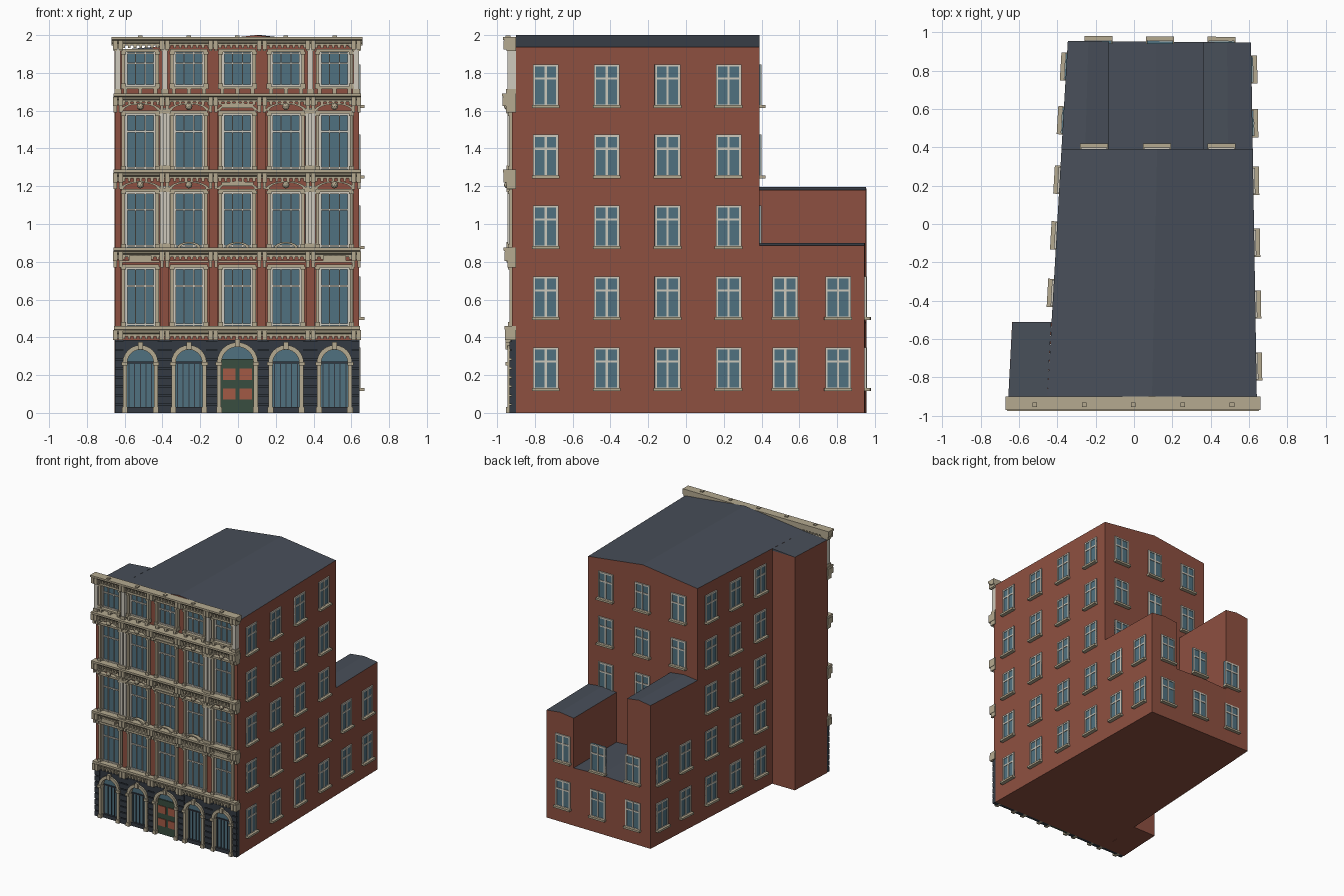
import bpy, bmesh, math
from mathutils import Matrix, Vector

if "Cube" in bpy.data.objects:
    bpy.data.objects.remove(bpy.data.objects["Cube"])

COLORS = {
    "brick": (0.27, 0.08, 0.052), "stone": (0.46, 0.40, 0.28), "pale": (0.62, 0.59, 0.51),
    "slate": (0.065, 0.077, 0.10), "glass": (0.08, 0.165, 0.215), "dark": (0.033, 0.042, 0.055),
    "green": (0.04, 0.075, 0.05), "panel": (0.36, 0.10, 0.06)}
MATS = {}
for n, c in COLORS.items():
    MATS[n] = bpy.data.materials.new(n)
    MATS[n].diffuse_color = (*c, 1)
PARTS = {}
F = -0.90                                   # front wall plane
BAYS = [-0.517, -0.26, -0.003, 0.254, 0.511]
I4 = Matrix.Identity(4)


def part(name, mat):
    if name not in PARTS:
        PARTS[name] = (bmesh.new(), mat)
    return PARTS[name][0]


def box(bm, x0, x1, y0, y1, z0, z1, m=I4):
    t = Matrix.Translation(((x0 + x1) / 2, (y0 + y1) / 2, (z0 + z1) / 2))
    bmesh.ops.create_cube(bm, size=1, matrix=m @ t @ Matrix.Diagonal((x1 - x0, y1 - y0, z1 - z0, 1)))


def fbox(bm, x, w, z0, z1, d, d0=0.0):
    """Front box centred on x, standing out d from the wall"""
    box(bm, x - w / 2, x + w / 2, F - d, F - d0, z0, z1)


def prism(bm, pts, vec):
    a = [bm.verts.new(p) for p in pts]
    b = [bm.verts.new(Vector(p) + Vector(vec)) for p in pts]
    bm.faces.new(a)
    bm.faces.new(b[::-1])
    for i in range(len(a)):
        j = (i + 1) % len(a)
        bm.faces.new((a[i], b[i], b[j], a[j]))


def arch(bm, x, z, r0, r1, d, d0=0.0, sz=1.0, n=12, flat_top=None):
    """Half ring; flat_top fills up to a level line instead of an outer radius"""
    for i in range(n):
        q = []
        for k in (i, i + 1):
            c, s = math.cos(math.pi * k / n), math.sin(math.pi * k / n)
            q.append([(x + r0 * c, F - d, z + r0 * s * sz),
                      (x + r0 * c, F - d, flat_top) if flat_top else (x + r1 * c, F - d, z + r1 * s * sz)])
        prism(bm, [q[0][0], q[0][1], q[1][1], q[1][0]], (0, d - d0, 0))


# Main walls and rear wings
walls = part("brick_walls", "brick")
roof = part("roofs", "slate")


def gable(pts, z, h):
    """Walls and shallow ridged roof over (front left, front right, back right, back left)"""
    fl, fr, br, bl = pts
    prism(walls, [(*p, 0) for p in pts], (0, 0, z))
    P = [Vector((*p, z)) for p in pts]
    mf, mb = (P[0] + P[1]) / 2, (P[3] + P[2]) / 2
    mf.z = mb.z = z + h
    for a, b in ((P[0], P[3]), (P[1], P[2])):
        roof.faces.new([roof.verts.new(v) for v in (a, mf, mb, b)])
    for tri in ((P[0], P[1], mf), (P[3], P[2], mb)):
        walls.faces.new([walls.verts.new(v) for v in tri])


gable([(-0.452, F), (0.64, F), (0.619, 0.39), (-0.378, 0.39)], 1.937, 0.063)
gable([(-0.378, 0.39), (-0.13, 0.39), (-0.13, 0.952), (-0.345, 0.955)], 1.18, 0.015)
gable([(0.36, 0.39), (0.619, 0.39), (0.61, 0.945), (0.36, 0.948)], 0.885, 0.015)
gable([(-0.13, 0.39), (0.36, 0.39), (0.36, 0.948), (-0.13, 0.952)], 0.475, 0.01)
# Side projection at the front left
prism(walls, [(-0.655, F, 0), (-0.452, F, 0), (-0.43, -0.51, 0), (-0.635, -0.51, 0)], (0, 0, 1.92))
prism(roof, [(-0.655, F, 1.92), (-0.452, F, 1.92), (-0.452, F, 1.937)], (0.021, 0.39, 0))


# Plain windows on the side and rear walls
def window_row(p, q, spots, levels, w=0.135):
    p, q = Vector((*p, 0)), Vector((*q, 0))
    d = q - p
    rot = Matrix.Rotation(math.atan2(d.y, d.x), 4, 'Z')
    g, f, s = part("side_glass", "glass"), part("side_window_frames", "pale"), part("side_sills", "stone")
    for t in spots:
        for z in levels:
            m = Matrix.Translation(p + d * t + Vector((0, 0, z))) @ rot
            h, k = 0.225, w / 2
            box(g, -k, k, -0.005, 0.01, 0, h, m)
            for x in (-k + 0.006, 0, k - 0.006):
                box(f, x - 0.006, x + 0.006, -0.01, 0.01, 0, h, m)
            for zz in (0.006, 0.15, h - 0.006):
                box(f, -k, k, -0.0095, 0.01, zz - 0.006, zz + 0.006, m)
            box(s, -k - 0.006, k + 0.006, -0.03, 0.01, -0.006, 0.01, m)


LEV = [0.122, 0.498, 0.874, 1.248, 1.62]
R0, R1, L0, L1 = (0.64, F), (0.61, 0.95), (-0.345, 0.95), (-0.43, -0.51)
window_row(R0, R1, [(y + 0.9) / 1.85 for y in (-0.743, -0.42, -0.098, 0.225)], LEV)
window_row(R0, R1, [(y + 0.9) / 1.85 for y in (0.525, 0.805)], LEV[:2])
window_row(L0, L1, [(0.95 - y) / 1.46 for y in (0.23, -0.06, -0.36)], LEV)
window_row(L0, L1, [(0.95 - y) / 1.46 for y in (0.82, 0.54)], LEV[:2])
window_row((0.61, 0.945), L0, [0.162, 0.497, 0.832], LEV[:2])
window_row((0.619, 0.39), (-0.378, 0.39), [0.164, 0.5, 0.83], LEV[2:])

# Ground floor: rusticated dark piers, spandrels, arched openings
dark = part("rusticated_base", "dark")
arches = part("arch_surrounds", "stone")
glass = part("front_glass", "glass")
radii = [0.09, 0.09, 0.105, 0.09, 0.09]
edges = [-0.652] + [e for b, r in zip(BAYS, radii) for e in (b - r, b + r)] + [0.642]
for a, b in zip(edges[::2], edges[1::2]):
    box(dark, a, b, F - 0.025, F, 0, 0.385)
    for k in range(8):
        box(dark, a, b, F - 0.034, F, k * 0.048, k * 0.048 + 0.041)
for x, r in zip(BAYS, radii):
    arch(dark, x, 0.265, r, 0, 0.03, flat_top=0.386)
    arch(arches, x, 0.265, r - 0.02, r + 0.004, 0.045)
    fbox(arches, x, 0.026, 0.245 + r, 0.285 + r, 0.055)
    for s in (-1, 1):
        fbox(arches, x + s * (r - 0.008), 0.022, 0, 0.25, 0.045)
        fbox(arches, x + s * (r - 0.006), 0.032, 0.25, 0.27, 0.055)
        fbox(arches, x + s * (r - 0.008), 0.03, 0, 0.03, 0.052)
    fbox(glass, x, 2 * r - 0.02, 0.01, 0.36, 0.008)
    fbox(dark, x, 2 * r - 0.03, 0.262, 0.272, 0.016)
    if x != BAYS[2]:
        fbox(dark, x, 2 * r - 0.03, 0, 0.03, 0.025)
        for k in range(-2, 3):
            fbox(dark, x + k * 0.03, 0.005, 0.03, 0.265, 0.014)

# Entrance door
door = part("entrance_door", "green")
fbox(door, BAYS[2], 0.175, 0, 0.285, 0.018)
for s in (-1, 1):
    for z in (0.07, 0.175):
        fbox(part("door_panels", "panel"), BAYS[2] + s * 0.044, 0.066, z, z + 0.06, 0.024)

# Cornices: moulded profile with dentils and scroll brackets
corn = part("cornices", "stone")
PIERS = [-0.636, -0.388, -0.131, 0.126, 0.383, 0.626]


def cornice(z0, z1, d, over, drop):
    h = z1 - z0
    prof = [(0, 0), (0.55, 0), (0.6, 0.25), (0.75, 0.35), (0.85, 0.6), (1, 0.68), (1, 1), (0, 1)]
    prism(corn, [(-0.652 - over, F - a * d, z0 + b * h) for a, b in prof], (1.294 + 2 * over, 0, 0))
    for i in range(43):
        fbox(corn, -0.635 + i * 0.03, 0.014, z0 - 0.014, z0 + 0.01, d * 0.66)
    for x in PIERS:
        for s in (-0.016, 0.016):
            fbox(corn, x + s * 0.9, 0.018, z0 - drop, z0 + 0.02, d * 0.7)
            fbox(corn, x + s * 0.9, 0.024, z0 - 0.02, z0 + h * 0.6, d * 0.95)


cornice(0.405, 0.46, 0.06, 0.004, 0.02)
cornice(0.825, 0.875, 0.065, 0.006, 0.055)
cornice(1.24, 1.288, 0.07, 0.008, 0.055)
cornice(1.645, 1.692, 0.075, 0.008, 0.055)
cornice(1.945, 1.99, 0.07, 0.018, 0.03)
for x in BAYS:
    box(corn, x - 0.012, x + 0.012, F - 0.055, F - 0.03, 1.985, 1.998)

# Upper front windows
frames = part("front_window_frames", "pale")
trim = part("window_surrounds", "stone")
for lvl, (z0, z1) in enumerate([(0.46, 0.77), (0.875, 1.17), (1.288, 1.585), (1.725, 1.91)]):
    h = z1 - z0
    for i, x in enumerate(BAYS):
        fbox(glass, x, 0.16, z0, z1, 0.008)
        for o, w in ((-0.075, 0.012), (-0.026, 0.006), (0.026, 0.006), (0.075, 0.012)):
            fbox(frames, x + o, w, z0, z1, 0.018)
        for z in (z0 + 0.008, z1 - 0.32 * h, z1 - 0.006):
            fbox(frames, x, 0.16, z - 0.005, z + 0.005, 0.017)
        for s in (-1, 1):
            fbox(trim, x + s * 0.09, 0.018, z0, z1 + 0.01, 0.034)
            fbox(trim, x + s * 0.09, 0.026, z0, z0 + 0.02, 0.042)
            fbox(trim, x + s * 0.09, 0.026, z1 - 0.012, z1 + 0.004, 0.042)
        fbox(trim, x, 0.198, z1, z1 + 0.016, 0.036)
        if lvl == 0:                        # straight hoods, pediments above
            fbox(trim, x, 0.205, 0.795, 0.808, 0.05)
            if i in (0, 4):
                fbox(trim, x, 0.12, 0.805, 0.832, 0.055)
            else:
                arch(trim, x, 0.874, 0.045, 0.062, 0.05, 0.02, sz=0.5)
        elif lvl < 3:                       # curved hoods with round bosses
            arch(trim, x, z1 + 0.012, 0.09, 0.108, 0.05, sz=0.42)
            if i == 2:
                fbox(trim, x, 0.17, z1 + 0.03, z1 + 0.052, 0.055)
            else:
                bmesh.ops.create_icosphere(trim, subdivisions=2, radius=0.019,
                                           matrix=Matrix.Translation((x, F - 0.045, z1 + 0.037)))
        else:                               # sills on small brackets
            fbox(trim, x, 0.205, 1.715, 1.728, 0.045)
            for o in (-0.08, 0, 0.08):
                fbox(trim, x + o, 0.02, 1.69, 1.716, 0.038)

    # Pilasters between the bays
    for i, x in enumerate(PIERS):
        end = i in (0, 5)
        if lvl == 3:
            if end or i in (1, 4):
                fbox(part("pale_pilasters", "pale"), x, 0.03, z0 - 0.03, 1.945, 0.045)
                fbox(trim, x, 0.038, 1.69, 1.715, 0.052)
        elif lvl > 0 and i in (1, 4):
            fbox(part("pale_pilasters", "pale"), x, 0.054, z0, z1 + 0.03, 0.026)
            for s in (-1, 1):
                fbox(part("pale_pilasters", "pale"), x + s * 0.016, 0.02, z0, z1 + 0.02, 0.044)
            fbox(trim, x, 0.06, z0, z0 + 0.022, 0.05)
            fbox(trim, x, 0.06, z1, z1 + 0.02, 0.05)
        else:
            fbox(part("brick_pilasters", "brick"), x, 0.03 if end else 0.045, z0, z1 + 0.05, 0.02)

# Turn the collected parts into objects
for name, (bm, mat) in PARTS.items():
    bmesh.ops.recalc_face_normals(bm, faces=bm.faces)
    if name == "roofs":
        for f in bm.faces:
            f.normal_update()
            if len(f.verts) == 4 and abs(f.normal.z) > 0.9 and f.normal.z < 0 and f.calc_center_median().x > -0.5:
                f.normal_flip()
    me = bpy.data.meshes.new(name)
    bm.to_mesh(me)
    bm.free()
    me.materials.append(MATS[mat])
    bpy.context.collection.objects.link(bpy.data.objects.new(name, me))

for m in bpy.data.materials:
    if m.users and not m.is_grease_pencil:
        m.use_nodes = True
        m.node_tree.nodes["Principled BSDF"].inputs["Base Color"].default_value = m.diffuse_color
